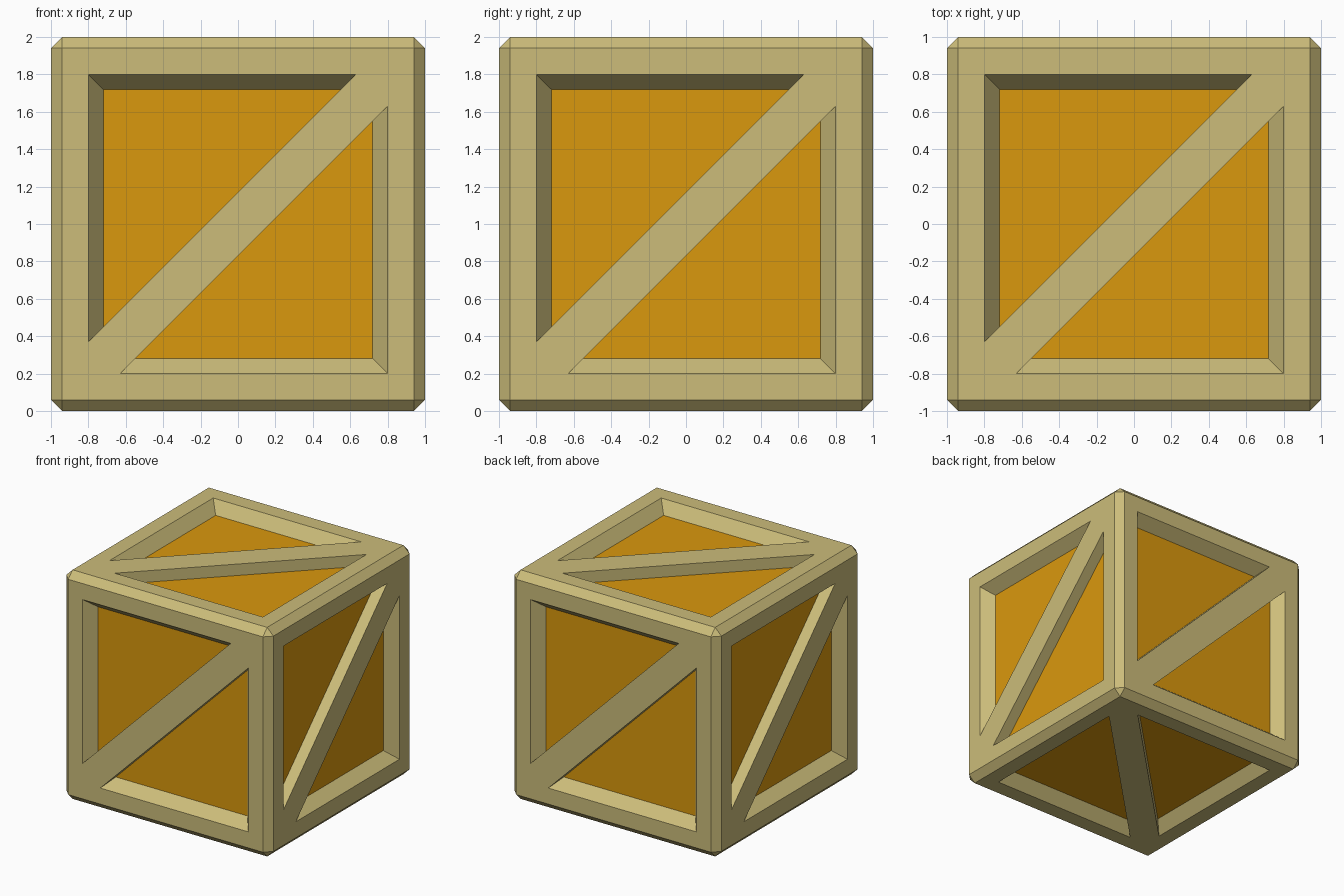
import bpy
import bmesh
from mathutils import Vector

if "Cube" in bpy.data.objects:
    bpy.data.objects.remove(bpy.data.objects["Cube"])

OUT, INN, FLOOR = 0.94, 0.80, 0.72    # half sizes: flat face, frame opening, recessed panel
HALF_BAND, DEPTH = 0.17, 0.10         # diagonal brace offset, recess depth


def material(name, rgb):
    m = bpy.data.materials.new(name)
    m.diffuse_color = (*rgb, 1)
    m.use_nodes = True
    m.node_tree.nodes["Principled BSDF"].inputs["Base Color"].default_value = m.diffuse_color
    return m


mesh = bpy.data.meshes.new("crate")
crate = bpy.data.objects.new("crate", mesh)
bpy.context.collection.objects.link(crate)
mesh.materials.append(material("pale wood", (0.604, 0.507, 0.195)))
mesh.materials.append(material("orange panel", (0.70, 0.314, 0.004)))

# Chamfered cube shell, with its six big faces opened
bm = bmesh.new()
bmesh.ops.create_cube(bm, size=2)
bmesh.ops.bevel(bm, geom=bm.edges[:], offset=1 - OUT, segments=1,
                affect='EDGES', offset_type='OFFSET')
big = [f for f in bm.faces if f.calc_area() > 2]
bmesh.ops.delete(bm, geom=big, context='FACES')


def add_side(u, v):
    """Framed side with a diagonal brace along u = v and two recessed panels."""
    u, v = Vector(u), Vector(v)
    n = u.cross(v)

    def face(points, mat=0):
        f = bm.faces.new([bm.verts.new(u * a + v * b + n * c) for a, b, c in points])
        f.material_index = mat

    for s in (1, -1):                 # the two halves are half-turn copies
        def ring(r, c):               # triangle beside the brace
            e = r - HALF_BAND
            return [(-s * r, s * r, c), (-s * r, -s * e, c), (s * e, s * r, c)]

        top, low = ring(INN, 1), ring(FLOOR, 1 - DEPTH)
        # frame boards
        face([(-s * OUT, s * OUT, 1), (-s * OUT, -s * OUT, 1),
              (-s * INN, -s * INN, 1), top[1], top[0]])
        face([(s * OUT, s * OUT, 1), (-s * OUT, s * OUT, 1),
              top[0], top[2], (s * INN, s * INN, 1)])
        # recess walls and panel
        for i in range(3):
            j = (i + 1) % 3
            face([top[i], top[j], low[j], low[i]])
        face(low, 1)

    # diagonal brace
    e = INN - HALF_BAND
    face([(-INN, -INN, 1), (-e, -INN, 1), (INN, e, 1),
          (INN, INN, 1), (e, INN, 1), (-INN, -e, 1)])


X, Y, Z = (1, 0, 0), (0, 1, 0), (0, 0, 1)
for u, v in ((X, Z), (Y, Z), ((-1, 0, 0), Z), ((0, -1, 0), Z), (X, Y), (Y, X)):
    add_side(u, v)

bmesh.ops.remove_doubles(bm, verts=bm.verts[:], dist=0.0005)
bmesh.ops.recalc_face_normals(bm, faces=bm.faces[:])
bmesh.ops.translate(bm, verts=bm.verts[:], vec=(0, 0, 1))
bm.to_mesh(mesh)
bm.free()
